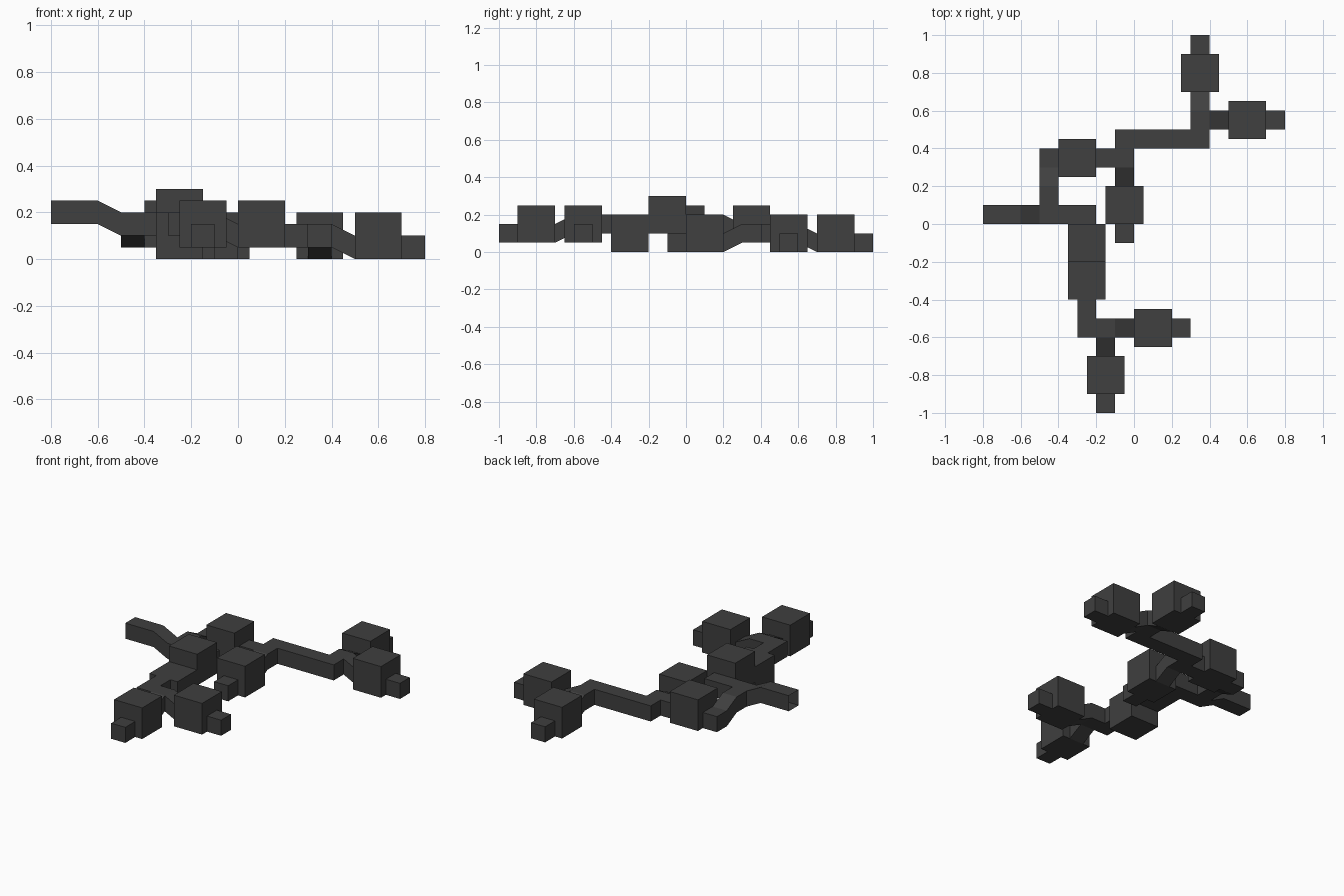
import bpy, bmesh
from mathutils import Vector

if "Cube" in bpy.data.objects:
    bpy.data.objects.remove(bpy.data.objects["Cube"])

mat = bpy.data.materials.new("dark grey")
mat.diffuse_color = (0.05, 0.05, 0.05, 1)
mat.use_nodes = True
mat.node_tree.nodes["Principled BSDF"].inputs["Base Color"].default_value = mat.diffuse_color


def finish(name, bm):
    bmesh.ops.recalc_face_normals(bm, faces=bm.faces[:])
    me = bpy.data.meshes.new(name)
    bm.to_mesh(me)
    bm.free()
    me.materials.append(mat)
    bpy.context.collection.objects.link(bpy.data.objects.new(name, me))


def tube(name, axis, side, stations, half=0.05, open_start=False):
    """Square tube along x or y; stations are (position, centre height)."""
    bm = bmesh.new()
    rings = []
    for pos, z in stations:
        ring = []
        for a, b in ((-1, -1), (1, -1), (1, 1), (-1, 1)):
            s, h = side + a * half, z + b * half
            ring.append(bm.verts.new(Vector((pos, s, h) if axis == "x" else (s, pos, h))))
        rings.append(ring)
    for r, q in zip(rings, rings[1:]):
        for i in range(4):
            j = (i + 1) % 4
            bm.faces.new((r[i], r[j], q[j], q[i]))
    if not open_start:
        bm.faces.new(rings[0])
    bm.faces.new(rings[-1])
    finish(name, bm)


def pod(name, x, y, z):
    """Cube pod, 0.2 wide, with its base at z."""
    tube(name, "x", y, [(x - 0.1, z + 0.1), (x + 0.1, z + 0.1)], half=0.1)


# Cube pods
for name, x, y, z in (
    ("pod_back", 0.35, 0.8, 0), ("pod_right", 0.6, 0.55, 0),
    ("pod_loop", -0.3, 0.35, 0.05), ("pod_middle", -0.05, 0.1, 0),
    ("pod_raised", -0.25, -0.1, 0.1), ("pod_low", -0.25, -0.3, 0),
    ("pod_front_right", 0.1, -0.55, 0.05), ("pod_front", -0.15, -0.8, 0.05),
):
    pod(name, x, y, z)

# Stub tips beyond the pods
tube("tip_back", "y", 0.35, [(0.9, 0.05), (1.0, 0.05)])
tube("tip_right", "x", 0.55, [(0.7, 0.05), (0.8, 0.05)])
tube("tip_middle", "y", -0.05, [(-0.1, 0.05), (0.0, 0.05)])
tube("tip_front_right", "x", -0.55, [(0.2, 0.1), (0.3, 0.1)])
tube("tip_front", "y", -0.15, [(-1.0, 0.1), (-0.9, 0.1)])

# Left inlet and the passage looping to the back
tube("inlet", "x", 0.05, [(-0.8, 0.2), (-0.6, 0.2), (-0.5, 0.15), (-0.2, 0.15)], open_start=True)
tube("loop_passage", "y", -0.45, [(0.1, 0.15), (0.2, 0.15), (0.3, 0.1), (0.4, 0.1)])
tube("loop_link", "x", 0.35, [(-0.2, 0.1), (0.0, 0.1)])
tube("middle_ramp", "y", -0.05, [(0.2, 0.05), (0.3, 0.1)])

# Back passage and its two branches
tube("back_passage", "x", 0.45, [(-0.1, 0.1), (0.4, 0.1)])
tube("back_branch", "y", 0.35, [(0.5, 0.1), (0.6, 0.1), (0.7, 0.05)])
tube("right_ramp", "x", 0.55, [(0.4, 0.1), (0.5, 0.05)])

# Front passage and its two branches
tube("front_passage", "y", -0.25, [(-0.6, 0.15), (-0.4, 0.15)])
tube("front_right_branch", "x", -0.55, [(-0.2, 0.15), (-0.1, 0.15), (0.0, 0.1)])
tube("front_ramp", "y", -0.15, [(-0.7, 0.1), (-0.6, 0.15)])
